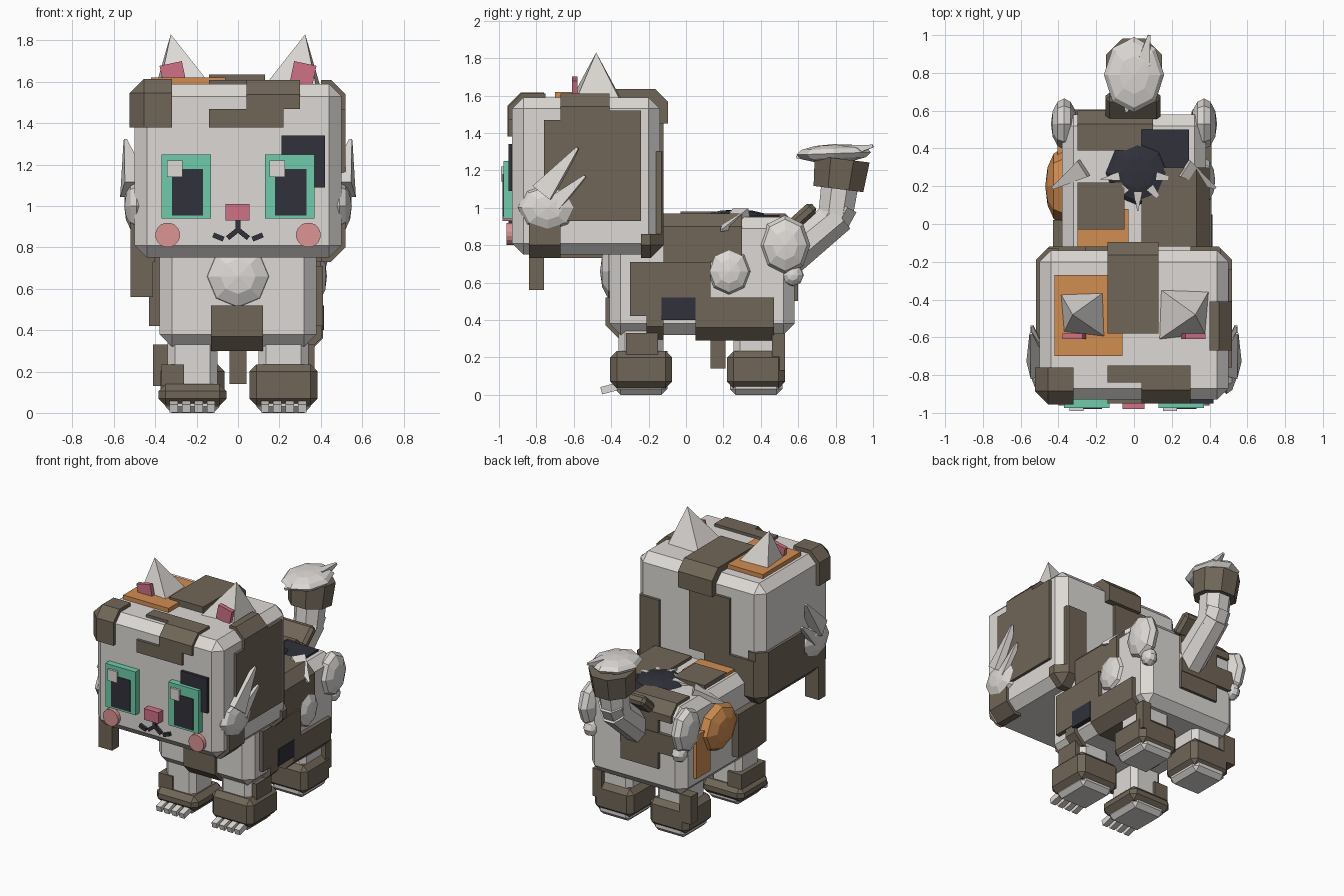
import bpy, bmesh, math
from mathutils import Vector, Matrix

if "Cube" in bpy.data.objects:
    bpy.data.objects.remove(bpy.data.objects["Cube"])


def material(name, red, green, blue):
    mat = bpy.data.materials.new(name)
    colour = [(c / 255) ** 2.2 for c in (red, green, blue)] + [1]
    mat.use_nodes = True
    mat.diffuse_color = colour
    mat.node_tree.nodes["Principled BSDF"].inputs["Base Color"].default_value = colour
    return mat


fur = material("pale grey fur", 220, 216, 212)
brown = material("brown patch", 112, 102, 89)
dark = material("charcoal", 52, 52, 61)
teal = material("teal iris", 110, 202, 169)
pink = material("rose pink", 206, 112, 132)
blush = material("blush", 218, 147, 146)
orange = material("orange patch", 208, 140, 82)


def finish(name, bm, mat):
    bmesh.ops.recalc_face_normals(bm, faces=bm.faces)
    mesh = bpy.data.meshes.new(name)
    bm.to_mesh(mesh)
    bm.free()
    mesh.materials.append(mat)
    obj = bpy.data.objects.new(name, mesh)
    bpy.context.collection.objects.link(obj)
    return obj


def block(x, y, z, bevel=0, grow=0):
    """Chamfered block between three coordinate ranges."""
    bm = bmesh.new()
    size = [b - a + 2 * grow for a, b in (x, y, z)]
    mid = [(a + b) / 2 for a, b in (x, y, z)]
    bmesh.ops.create_cube(bm, size=1, matrix=Matrix.Translation(mid) @ Matrix.Diagonal(size + [1]))
    if bevel:
        bmesh.ops.bevel(bm, geom=bm.edges[:], offset=bevel, segments=1, affect="EDGES")
    return bm


def box(name, mat, x, y, z, bevel=0, tilt=0, axis="X"):
    bm = block(x, y, z, bevel)
    if tilt:
        mid = Vector([(a + b) / 2 for a, b in (x, y, z)])
        bmesh.ops.rotate(bm, verts=bm.verts, cent=mid, matrix=Matrix.Rotation(math.radians(tilt), 3, axis))
    return finish(name, bm, mat)


ALL = (-9, 9)


def patch(name, host, mat, x=ALL, y=ALL, z=ALL, grow=.02):
    """Piece of a slightly swollen copy of the host, so it wraps the chamfers."""
    bm = block(*host, bevel=.07, grow=grow)
    for axis, limits in enumerate((x, y, z)):
        for limit, sign in zip(limits, (-1, 1)):
            normal = Vector((0, 0, 0))
            normal[axis] = sign
            bmesh.ops.bisect_plane(bm, geom=bm.verts[:] + bm.edges[:] + bm.faces[:], plane_co=normal * sign * limit,
                                   plane_no=normal, clear_outer=True)
            rim = [e for e in bm.edges if e.is_boundary]
            if rim:
                bmesh.ops.holes_fill(bm, edges=rim, sides=0)
    return finish(name, bm, mat)


def fluff(name, mat, centre, radii, pole="Z", tilt=0):
    """Low-poly tuft whose pole faces along the given axis."""
    bm = bmesh.new()
    bmesh.ops.create_uvsphere(bm, u_segments=8, v_segments=6, radius=1)
    turn = {"X": Matrix.Rotation(math.pi / 2, 4, "Y"), "Y": Matrix.Rotation(math.pi / 2, 4, "X")}
    lean = Matrix.Rotation(math.radians(tilt), 4, "X")
    bm.transform(Matrix.Translation(centre) @ lean @ Matrix.Diagonal((*radii, 1)) @ turn.get(pole, Matrix()))
    return finish(name, bm, mat)


def tube(name, mat, start, end, r1, r2, sides=8):
    start, end = Vector(start), Vector(end)
    way = end - start
    bm = bmesh.new()
    spin = Matrix.Rotation(math.pi / sides, 4, "Z")
    bmesh.ops.create_cone(bm, cap_ends=True, segments=sides, radius1=r1, radius2=r2, depth=way.length)
    bm.transform(Matrix.Translation((start + end) / 2) @ way.to_track_quat("Z", "Y").to_matrix().to_4x4() @ spin)
    return finish(name, bm, mat)


# Head and body
HEAD = ((-.5, .5), (-.93, -.14), (.75, 1.59))
BODY = ((-.38, .38), (-.41, .58), (.32, .95))
finish("head", block(*HEAD, bevel=.06), fur)
finish("body", block(*BODY, bevel=.06), fur)

# Head patches: crown and front
patch("crown_stripe", HEAD, brown, x=(-.14, .13), y=(-.58, 9), z=(1.45, 9), grow=.045)
patch("crown_orange", HEAD, orange, x=(-.42, -.06), y=(-.7, -.27), z=(1.5, 9), grow=.03)
patch("brow_corner", HEAD, brown, x=(-9, -.32), y=(-9, -.76), z=(1.38, 9), grow=.025)
patch("brow_upper", HEAD, brown, x=(.04, .3), y=(-9, -.75), z=(1.47, 9))
patch("brow_lower", HEAD, brown, x=(-.14, .22), y=(-9, -.8), z=(1.38, 1.47))
patch("brow_top", HEAD, brown, x=(-.14, .3), y=(-.84, -.75), z=(1.5, 9))

# Head patches: sides and back
patch("left_cheek_patch", HEAD, brown, x=(.4, 9), y=(-.76, -.24), z=(.93, 1.47))
patch("left_temple_patch", HEAD, brown, x=(.4, 9), y=(-.67, -.24), z=(1.4, 1.52))
patch("left_top_patch", HEAD, brown, x=(.4, 9), y=(-.67, -.41), z=(1.4, 9))
patch("left_jaw_patch", HEAD, brown, x=(.4, 9), y=(-.84, -.67), z=(.73, .93))
patch("left_nape_patch", HEAD, brown, x=(.28, 9), y=(-.24, 9), z=(-9, .86))
patch("left_back_patch", HEAD, brown, x=(.3, .46), y=(-.24, 9), z=(.8, 1.3))
patch("back_stripe", HEAD, brown, x=(-.26, .06), y=(-.24, 9), z=(1.02, 1.46))
patch("back_corner_patch", HEAD, brown, x=(-9, -.06), y=(-.3, 9), z=(-9, 1.06))
patch("right_jaw_patch", HEAD, brown, x=(-9, -.4), y=(-.6, -.13), z=(-9, 1.12))
patch("right_chin_patch", HEAD, brown, x=(-9, -.4), y=(-.84, -.6), z=(-9, .95))
box("jaw_tuft", brown, (-.52, -.41), (-.84, -.76), (.56, .8))

# Ears: off-centre pyramids with pink insides
for side, label in ((-1, "right"), (1, "left")):
    bm = bmesh.new()
    corners = [(.13, -.34), (.4, -.35), (.38, -.59), (.12, -.62)]
    base = [bm.verts.new((side * x, y, 1.57)) for x, y in corners]
    tip = bm.verts.new((side * .325, -.48, 1.83))
    bm.faces.new(base)
    for i in range(4):
        bm.faces.new((base[i], base[(i + 1) % 4], tip))
    finish(label + "_ear", bm, fur)
    inner = sorted((side * .26, side * .37))
    box(label + "_inner_ear", pink, inner, (-.61, -.58), (1.59, 1.69), tilt=side * 12, axis="Y")

# Face
patch("eye_patch", HEAD, dark, x=(.21, .42), y=(-9, -.9), z=(1.09, 1.34))
for side, label in ((-1, "right"), (1, "left")):
    middle = side * .25
    shine = -.305 if side < 0 else .19
    box(label + "_iris", teal, (middle - .12, middle + .12), (-.975, -.92), (.94, 1.25))
    box(label + "_pupil", dark, (middle + .005 - .075, middle + .005 + .075), (-.98, -.93), (.955, 1.18))
    box(label + "_eye_shine", fur, (shine - .037, shine + .037), (-.99, -.95), (1.14, 1.22))
    tube(label + "_blush", blush, (side * .34, -.96, .86), (side * .34, -.92, .86), .06, .06, sides=16)
    # Mouth halves
    for start, end in (((0, .885), (.05, .845)), ((.07, .84), (.12, .86))):
        mid = [(a + b) / 2 for a, b in zip(start, end)]
        half = math.dist(start, end) / 2
        angle = math.degrees(math.atan2(end[1] - start[1], end[0] - start[0]))
        box(label + "_mouth_stroke", dark, (side * mid[0] - half, side * mid[0] + half), (-.95, -.92),
            (mid[1] - .012, mid[1] + .012), tilt=-side * angle, axis="Y")
box("nose", pink, (-.06, .055), (-.98, -.92), (.93, 1.01))
box("mouth_line", dark, (-.012, .012), (-.95, -.92), (.87, .93))

# Fur tufts on cheeks and haunches
for side, label in ((-1, "right"), (1, "left")):
    fluff(label + "_cheek_fluff", fur, (side * .49, -.74, 1), (.06, .16, .13), "X")
    tube(label + "_cheek_spike", fur, (side * .5, -.76, 1.08), (side * .545, -.58, 1.32), .085, .01, sides=4)
    tube(label + "_cheek_spike_low", fur, (side * .5, -.7, 1.02), (side * .54, -.54, 1.17), .06, .01, sides=4)
    fluff(label + "_haunch_fluff", fur, (side * .37, .53, .8), (.07, .135, .16), "X")
    fluff(label + "_hip_fluff", fur, (side * .35, .57, .64), (.05, .06, .06), "X")
fluff("chest_fluff", fur, (0, -.37, .66), (.17, .09, .17), "Y")
fluff("left_flank_fluff", fur, (.37, .23, .66), (.06, .12, .13), "X")
fluff("right_flank_fluff", orange, (-.38, .2, .7), (.09, .2, .17), "X")

# Body patches: left flank
patch("left_shoulder_patch", BODY, brown, x=(.3, 9), y=(-.3, .13), z=(.42, .71), grow=.03)
patch("left_saddle_patch", BODY, brown, x=(.04, 9), y=(-.12, .3), z=(.71, 9))
patch("left_belly_band", BODY, brown, x=(.2, 9), y=(.05, .47), z=(-9, .52), grow=.03)
patch("left_dark_patch", BODY, dark, x=(.3, 9), y=(-.13, .05), z=(.4, .52), grow=.035)
patch("left_elbow_patch", BODY, brown, x=(.25, 9), y=(-.21, -.12), z=(-9, .42), grow=.025)

# Body patches: chest, back and right flank
patch("chest_patch", BODY, brown, x=(-.13, .12), y=(-9, -.33), z=(-9, .52))
patch("back_patch", BODY, brown, x=(-.3, -.05), y=(-.03, .22), z=(.85, 9), grow=.03)
patch("back_orange", BODY, orange, x=(-.3, -.03), y=(-.12, .08), z=(.85, 9))
patch("rump_patch", BODY, brown, x=(-.3, .04), y=(.39, 9), z=(.85, 9))
patch("back_dark_patch", BODY, dark, x=(.04, .29), y=(.08, .5), z=(.85, 9), grow=.012)
patch("rear_patch", BODY, brown, x=(-.2, .1), y=(.5, 9), z=(.5, 9))
patch("rear_cross", BODY, brown, x=(-.36, .1), y=(.5, 9), z=(.62, .76), grow=.025)
patch("right_orange_plate", BODY, orange, x=(-9, -.3), y=(.3, .46), z=(.43, .74), grow=.025)
patch("right_shoulder_patch", BODY, brown, x=(-9, -.3), y=(-.3, .02), z=(.42, .73), grow=.05)
box("belly_tuft", brown, (-.04, .04), (.13, .21), (.14, .36))

# Ruffled dark crest on the back
fluff("back_crest", dark, (.02, .27, .95), (.17, .17, .04))
for i in range(5):
    turn = math.radians(190 + 40 * i)
    out = Vector((math.cos(turn), math.sin(turn), 0))
    root = Vector((.02, .27, .96))
    tube("crest_spike", fur, root + out * .1, root + out * .2, .03, .005, sides=4)
for side in (-1, 1):
    tube("shoulder_spike", fur, (side * .26, .3, .95), (side * .43, .19, .88), .07, .01, sides=4)

# Legs with socks
for side, label in ((-1, "right"), (1, "left")):
    for place, y in (("front", -.24), ("back", .375)):
        name = label + "_" + place
        x = side * .22
        wide = .165 if place == "front" else .155
        low = place == "front" and side < 0
        bm = block((x - .12, x + .12), (y - .12, y + .12), (.02, .38), .035)
        finish(name + "_leg", bm, fur)
        box(name + "_foot", fur, (x - .13, x + .13), (y - .14, y + .14), (0, .1), .03)
        box(name + "_sock", brown, (x - wide, x + wide), (y - wide, y + wide), (.035, .14 if low else .235), .035)
        # Claws on the front paws
        for i in range(4 if place == "front" else 0):
            claw = x - .09 + .06 * i
            box(name + "_claw", fur, (claw - .02, claw + .02), (y - .215, y - .11), (.015, .055), tilt=15)
box("right_front_sock_top", brown, (-.37, -.26), (-.37, -.1), (.13, .235))
box("right_back_leg_patch", brown, (-.41, -.32), (.45, .53), (.13, .33))
box("left_front_leg_patch", brown, (.25, .37), (-.32, -.15), (.2, .33))
box("left_back_leg_patch", brown, (.3, .37), (.46, .53), (.13, .33))

# Tail with brown bands and a tufted tip
tube("tail_base", fur, (0, .53, .72), (0, .82, .96), .11, .1)
tube("tail_joint", fur, (0, .77, .91), (0, .83, 1.02), .1, .1)
tube("tail_upper", fur, (0, .8, .96), (0, .83, 1.18), .1, .11)
box("tail_collar", brown, (-.15, .14), (.545, .705), (.92, .99), .02, tilt=42)
tube("tail_cuff", brown, (0, .815, 1.1), (0, .835, 1.26), .145, .16)
fluff("tail_tip", fur, (0, .79, 1.29), (.16, .2, .05), tilt=2)
tube("tail_tip_spike", fur, (.05, .85, 1.3), (.08, 1, 1.33), .05, .01, sides=4)
tube("tail_tip_curl", fur, (-.03, .72, 1.28), (-.04, .59, 1.27), .05, .01, sides=4)
